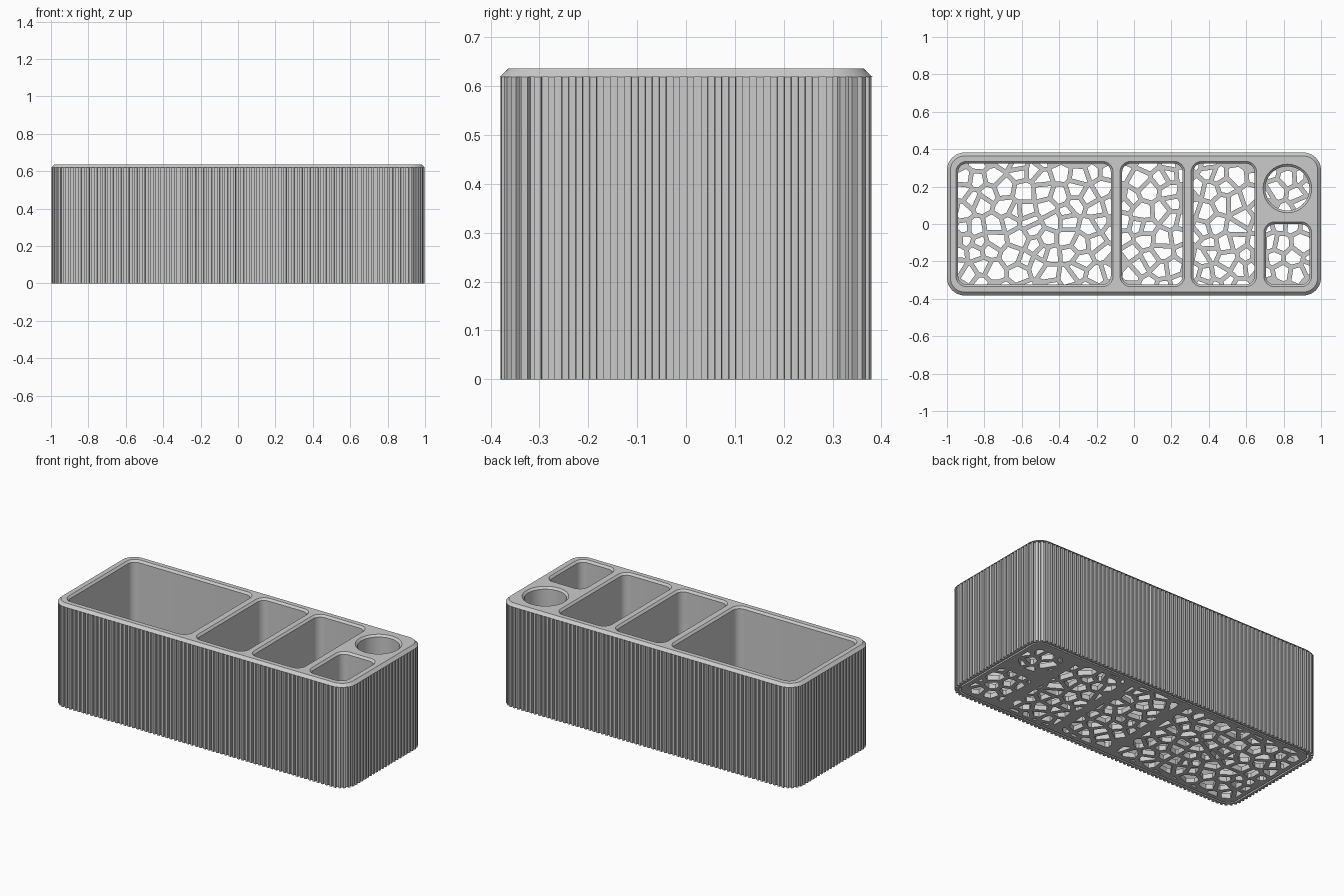
import bpy, bmesh, math, random
from mathutils import Vector

random.seed(4)
if "Cube" in bpy.data.objects:
    bpy.data.objects.remove(bpy.data.objects["Cube"])

HX, HY, R = 1.0, 0.382, 0.095        # outer half sizes and corner radius
TOP, SHOULDER, FLOOR = 0.636, 0.619, 0.03
LIP = 0.012                          # chamfer at compartment mouths
RIBS, RIB_DEPTH = 188, 0.012

grey = bpy.data.materials.new("matte_grey")
grey.use_nodes = True
colour = (0.6, 0.6, 0.6, 1)
grey.diffuse_color = colour
grey.node_tree.nodes["Principled BSDF"].inputs["Base Color"].default_value = colour


def rounded(cx, cy, hx, hy, r, steps=8):
    """Counter-clockwise rounded rectangle outline."""
    pts = []
    for q, (sx, sy) in enumerate([(1, 1), (-1, 1), (-1, -1), (1, -1)]):
        for i in range(steps + 1):
            a = math.pi / 2 * (q + i / steps)
            pts.append(Vector((cx + sx * (hx - r) + r * math.cos(a),
                               cy + sy * (hy - r) + r * math.sin(a))))
    return tidy(pts)


def tidy(pts):
    return [p for i, p in enumerate(pts) if (p - pts[i - 1]).length > 0.0005]


def ribbed(hx, hy, r):
    """Square-toothed outline, spaced evenly along a rounded rectangle."""
    base = rounded(0, 0, hx, hy, r, 16)
    sides = [(a, b, (b - a).length) for a, b in zip(base, base[1:] + base[:1])]
    pitch = sum(s[2] for s in sides) / RIBS
    teeth = [(0, 0), (0.48, 0), (0.5, 1), (0.98, 1)]
    targets = [((i + u) * pitch, d) for i in range(RIBS) for u, d in teeth]
    pts, k, start = [], 0, 0.0
    for s, d in targets:
        while k < len(sides) - 1 and s > start + sides[k][2]:
            start += sides[k][2]
            k += 1
        a, b, length = sides[k]
        t = (b - a) / length
        pts.append(a + t * (s - start) + Vector((-t.y, t.x)) * d * RIB_DEPTH)
    return pts


def loft(bm, rings):
    """Join outlines of equal count, each given with its height."""
    rows = [[bm.verts.new((p.x, p.y, z)) for p in pts] for pts, z in rings]
    for lo, hi in zip(rows, rows[1:]):
        for i in range(len(lo)):
            bm.faces.new((lo[i - 1], lo[i], hi[i], hi[i - 1]))


def fill(bm, outlines, z):
    """Flat face with holes at one height."""
    edges = []
    for pts in outlines:
        vs = [bm.verts.new((p.x, p.y, z)) for p in pts]
        edges += [bm.edges.new((vs[i - 1], vs[i])) for i in range(len(vs))]
    bmesh.ops.triangle_fill(bm, use_beauty=True, use_dissolve=False,
                            edges=edges, normal=(0, 0, 1))


def finish(bm, name):
    bmesh.ops.remove_doubles(bm, verts=bm.verts, dist=0.00002)
    bmesh.ops.recalc_face_normals(bm, faces=bm.faces)
    mesh = bpy.data.meshes.new(name)
    bm.to_mesh(mesh)
    bm.free()
    mesh.materials.append(grey)
    obj = bpy.data.objects.new(name, mesh)
    bpy.context.collection.objects.link(obj)
    bpy.ops.object.select_all(action='DESELECT')
    obj.select_set(True)
    bpy.context.view_layer.objects.active = obj
    bpy.ops.object.shade_smooth_by_angle(angle=math.radians(25))
    return obj


def clip(poly, point, normal):
    """Keep the part of a convex outline behind a line."""
    out = []
    for a, b in zip(poly, poly[1:] + poly[:1]):
        da, db = (a - point).dot(normal), (b - point).dot(normal)
        if da <= 0:
            out.append(a)
        if da * db < 0:
            out.append(a.lerp(b, da / (da - db)))
    return out


def area(poly):
    return sum(a.cross(b) for a, b in zip(poly, poly[1:] + poly[:1])) / 2


# Compartments: centre, half sizes, corner radius
compartments = [(-0.532, 0, 0.408, 0.323, 0.045), (0.098, 0, 0.161, 0.323, 0.045),
                (0.48, 0, 0.163, 0.323, 0.045), (0.822, -0.162, 0.116, 0.161, 0.045),
                (0.82, 0.19, 0.118, 0.118, 0.118)]
wells = [rounded(*c) for c in compartments]
mouths = [rounded(x, y, hx + LIP, hy + LIP, r + LIP) for x, y, hx, hy, r in compartments]

# Ribbed body with chamfered rim and compartment walls
bm = bmesh.new()
teeth = ribbed(HX - 0.002, HY - 0.002, R - 0.002)
rim_low = rounded(0, 0, HX, HY, R, 12)
rim_high = rounded(0, 0, HX - 0.018, HY - 0.018, R - 0.018, 12)
base_gap = rounded(0, 0, HX - 0.025, HY - 0.025, R - 0.025)
loft(bm, [(teeth, 0), (teeth, SHOULDER)])
fill(bm, [rim_low, teeth], SHOULDER)
loft(bm, [(rim_low, SHOULDER), (rim_high, TOP)])
fill(bm, [rim_high] + mouths, TOP)
for well, mouth in zip(wells, mouths):
    loft(bm, [(well, FLOOR), (well, TOP - LIP), (mouth, TOP)])
fill(bm, [base_gap] + wells, FLOOR)
loft(bm, [(base_gap, 0), (base_gap, FLOOR)])
fill(bm, [teeth, base_gap], 0)
finish(bm, "ribbed_body")

# Drainage lattice: shrunken cells around scattered seeds, cut to each compartment
STEP, STRUT = 0.085, 0.0125
seeds = []
for i in range(-13, 14):
    for j in range(-6, 7):
        jitter = Vector((random.uniform(-0.4, 0.4), random.uniform(-0.4, 0.4)))
        seeds.append((Vector((i + 0.5 * (j % 2), j)) + jitter) * STEP)
cells = []
for well in wells:
    for s in seeds:
        poly = well
        for o in seeds:
            gap = o - s
            if 0 < gap.length < STEP * 4 and poly:
                n = gap.normalized()
                poly = clip(poly, (s + o) / 2 - n * STRUT, n)
        poly = tidy(poly)
        if len(poly) > 2 and area(poly) > 0.0003:
            cells.append(poly)

# Floor plate pierced by the lattice
bm = bmesh.new()
plate = rounded(0, 0, HX - 0.035, HY - 0.035, R - 0.035)
for z in (0, FLOOR):
    fill(bm, [plate] + cells, z)
for outline in [plate] + cells:
    loft(bm, [(outline, 0), (outline, FLOOR)])
finish(bm, "lattice_floor")
